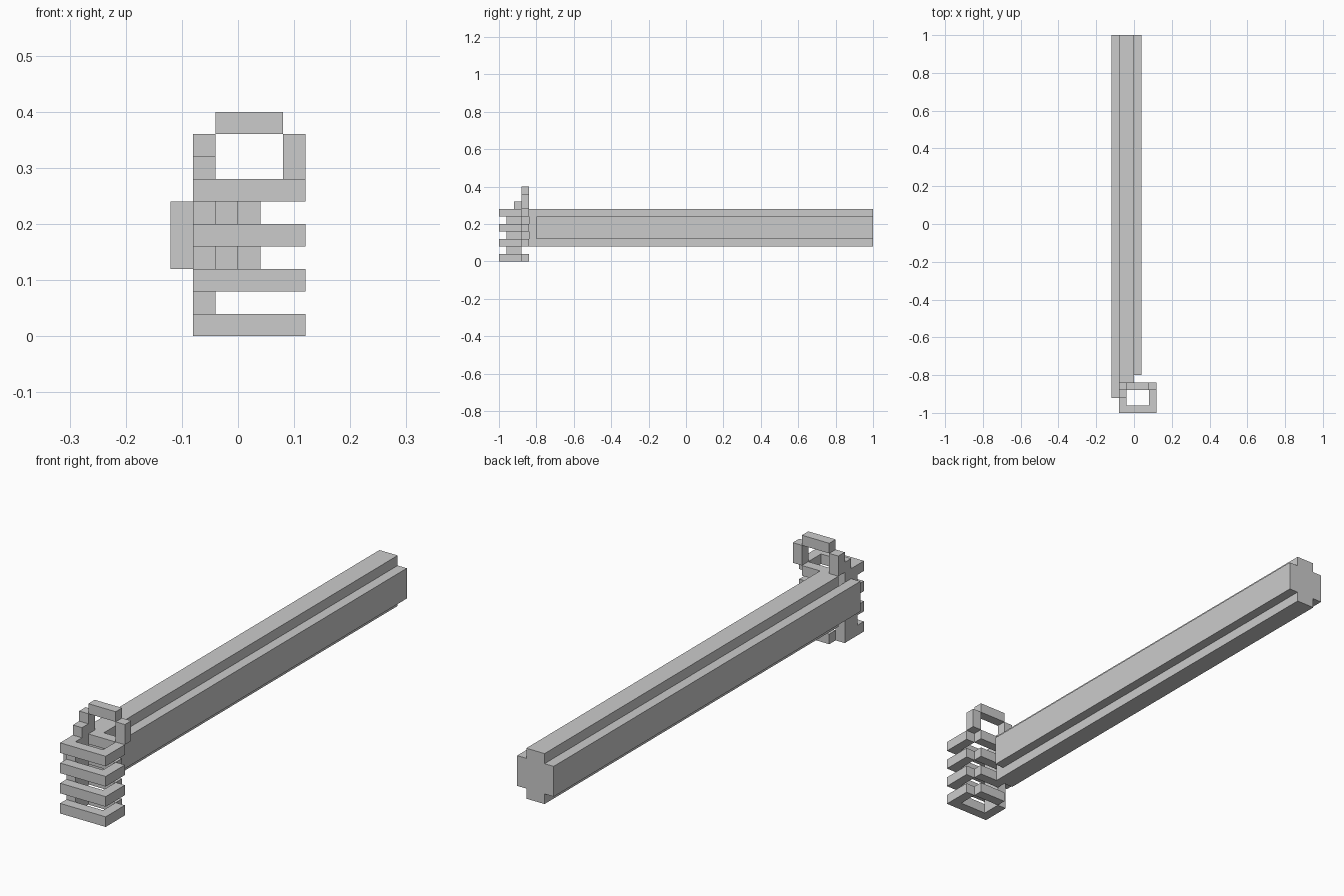
import bpy, bmesh, math
from mathutils import Vector

if "Cube" in bpy.data.objects:
    bpy.data.objects.remove(bpy.data.objects["Cube"])

U = 0.04  # size of one block

grey = bpy.data.materials.new("plain grey")
grey.diffuse_color = (0.6, 0.6, 0.6, 1)
grey.use_nodes = True
grey.node_tree.nodes["Principled BSDF"].inputs["Base Color"].default_value = grey.diffuse_color


def blocks(name, boxes):
    """Join boxes (x0, x1, y0, y1, z0, z1 in blocks) into one outer skin."""
    cells = {(x, y, z) for x0, x1, y0, y1, z0, z1 in boxes
             for x in range(x0, x1) for y in range(y0, y1) for z in range(z0, z1)}
    bm = bmesh.new()
    verts = {}
    for c in cells:
        for axis in range(3):
            for side in (0, 1):
                n = list(c)
                n[axis] += 2 * side - 1
                if tuple(n) in cells:
                    continue
                b, d = (axis + 1) % 3, (axis + 2) % 3
                ring = []
                for s, t in ((0, 0), (1, 0), (1, 1), (0, 1)):
                    p = list(c)
                    p[axis] += side
                    p[b] += s
                    p[d] += t
                    p = tuple(p)
                    if p not in verts:
                        verts[p] = bm.verts.new(Vector(p) * U)
                    ring.append(verts[p])
                bm.faces.new(ring if side else ring[::-1])
    bmesh.ops.dissolve_limit(bm, angle_limit=math.radians(1),
                             verts=bm.verts[:], edges=bm.edges[:])
    mesh = bpy.data.meshes.new(name)
    bm.to_mesh(mesh)
    bm.free()
    mesh.materials.append(grey)
    ob = bpy.data.objects.new(name, mesh)
    bpy.context.collection.objects.link(ob)
    return ob


# Long bar: tall core with a rail on each side
blocks("long_bar", [
    (-2, 0, -21, 25, 2, 7),
    (-3, -2, -23, 25, 3, 6),
    (0, 1, -20, 25, 3, 6),
])

# Grip: four stacked loops joined by a spine
grip = []
for z in (0, 2, 4, 6):
    grip += [(-2, 3, -25, -24, z, z + 1),    # front
             (-2, -1, -24, -22, z, z + 1),   # left arm
             (2, 3, -24, -22, z, z + 1),     # right arm
             (-1, 2, -22, -21, z, z + 1)]    # back
for z in (1, 3, 5):
    grip.append((-2, -1, -24, -22, z, z + 1))
blocks("grip_loops", grip)

# Upright loop on top of the grip
blocks("top_loop", [
    (-2, -1, -22, -21, 7, 9),
    (2, 3, -22, -21, 7, 9),
    (-1, 2, -22, -21, 9, 10),
])
blocks("loop_foot", [(-2, -1, -23, -22, 7, 8)])
